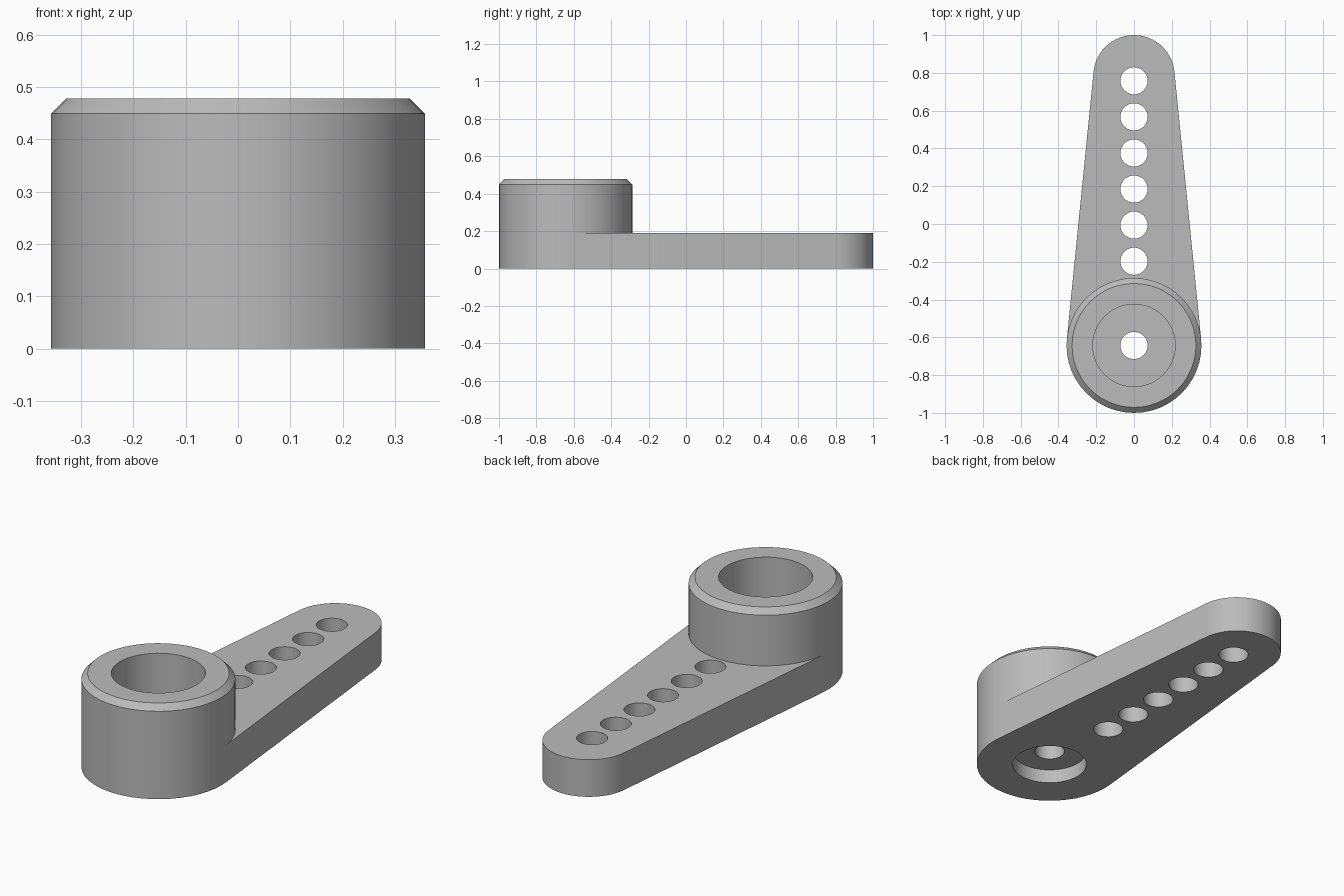
import bpy, bmesh, math
from mathutils import Vector

cube = bpy.data.objects.get("Cube")
if cube:
    bpy.data.objects.remove(cube, do_unlink=True)

SEG = 48
HUB_Y, HUB_R = -0.643, 0.357
TIP_Y, TIP_R = 0.785, 0.215
ARM_H, HUB_H, CHAMFER = 0.19, 0.478, 0.029
HOLE_R, HOLE_TOP, HOLE_STEP = 0.072, 0.758, 0.191

grey = bpy.data.materials.new("grey plastic")
grey.use_nodes = True
colour = (0.5, 0.5, 0.5, 1)
grey.diffuse_color = colour
grey.node_tree.nodes["Principled BSDF"].inputs["Base Color"].default_value = colour


def make_object(name, bm):
    bmesh.ops.recalc_face_normals(bm, faces=bm.faces)
    mesh = bpy.data.meshes.new(name)
    bm.to_mesh(mesh)
    bm.free()
    obj = bpy.data.objects.new(name, mesh)
    bpy.context.collection.objects.link(obj)
    mesh.materials.append(grey)
    return obj


def smooth(obj):
    bpy.ops.object.select_all(action="DESELECT")
    obj.select_set(True)
    bpy.context.view_layer.objects.active = obj
    bpy.ops.object.shade_smooth_by_angle(angle=math.radians(25))


def lathe(name, profile, y):
    """Closed ring of (radius, z) points turned about a vertical axis."""
    bm = bmesh.new()
    rings = []
    for r, z in profile:
        angles = [2 * math.pi * i / SEG for i in range(SEG)]
        rings.append([bm.verts.new((r * math.cos(a), y + r * math.sin(a), z)) for a in angles])
    for a, b in zip(rings, rings[1:] + rings[:1]):
        for i in range(SEG):
            j = (i + 1) % SEG
            bm.faces.new((a[i], a[j], b[j], b[i]))
    return make_object(name, bm)


# Hub: chamfered boss, spline bore above, screw hole, recess below
hub = lathe("hub", [
    (HUB_R, 0), (HUB_R, HUB_H - CHAMFER), (HUB_R - CHAMFER, HUB_H),
    (0.218, HUB_H), (0.218, ARM_H), (HOLE_R, ARM_H),
    (HOLE_R, 0.072), (0.18, 0.072), (0.18, 0)], HUB_Y)

# Arm: rounded tip with sides tangent to the hub
tilt = math.asin((HUB_R - TIP_R) / (TIP_Y - HUB_Y))
outline = []
for i in range(SEG // 2 + 1):
    a = tilt + (math.pi - 2 * tilt) * i / (SEG // 2)
    outline.append((TIP_R * math.cos(a), TIP_Y + TIP_R * math.sin(a)))
for a in (math.pi - tilt, tilt):
    outline.append((HUB_R * math.cos(a), HUB_Y + HUB_R * math.sin(a)))
bm = bmesh.new()
base = bm.faces.new([bm.verts.new((x, y, 0)) for x, y in outline])
top = bmesh.ops.extrude_face_region(bm, geom=[base])["geom"]
bmesh.ops.translate(bm, vec=Vector((0, 0, ARM_H)),
                    verts=[v for v in top if isinstance(v, bmesh.types.BMVert)])
arm = make_object("arm", bm)

# Cutters: linkage holes, and the part of the arm lying inside the hub
cuts = [(HOLE_R, HOLE_TOP - HOLE_STEP * i) for i in range(6)]
cuts.append((HUB_R - 0.012, HUB_Y))
for r, y in cuts:
    bm = bmesh.new()
    bmesh.ops.create_cone(bm, cap_ends=True, segments=SEG, radius1=r, radius2=r, depth=1)
    bmesh.ops.translate(bm, verts=bm.verts, vec=(0, y, 0))
    cutter = make_object("hole_cutter", bm)
    cutter.hide_render = True
    mod = arm.modifiers.new("hole", "BOOLEAN")
    mod.operation = "DIFFERENCE"
    mod.solver = "EXACT"
    mod.object = cutter
    bpy.context.view_layer.objects.active = arm
    bpy.ops.object.modifier_apply(modifier=mod.name)
    bpy.data.objects.remove(cutter, do_unlink=True)

smooth(hub)
smooth(arm)
